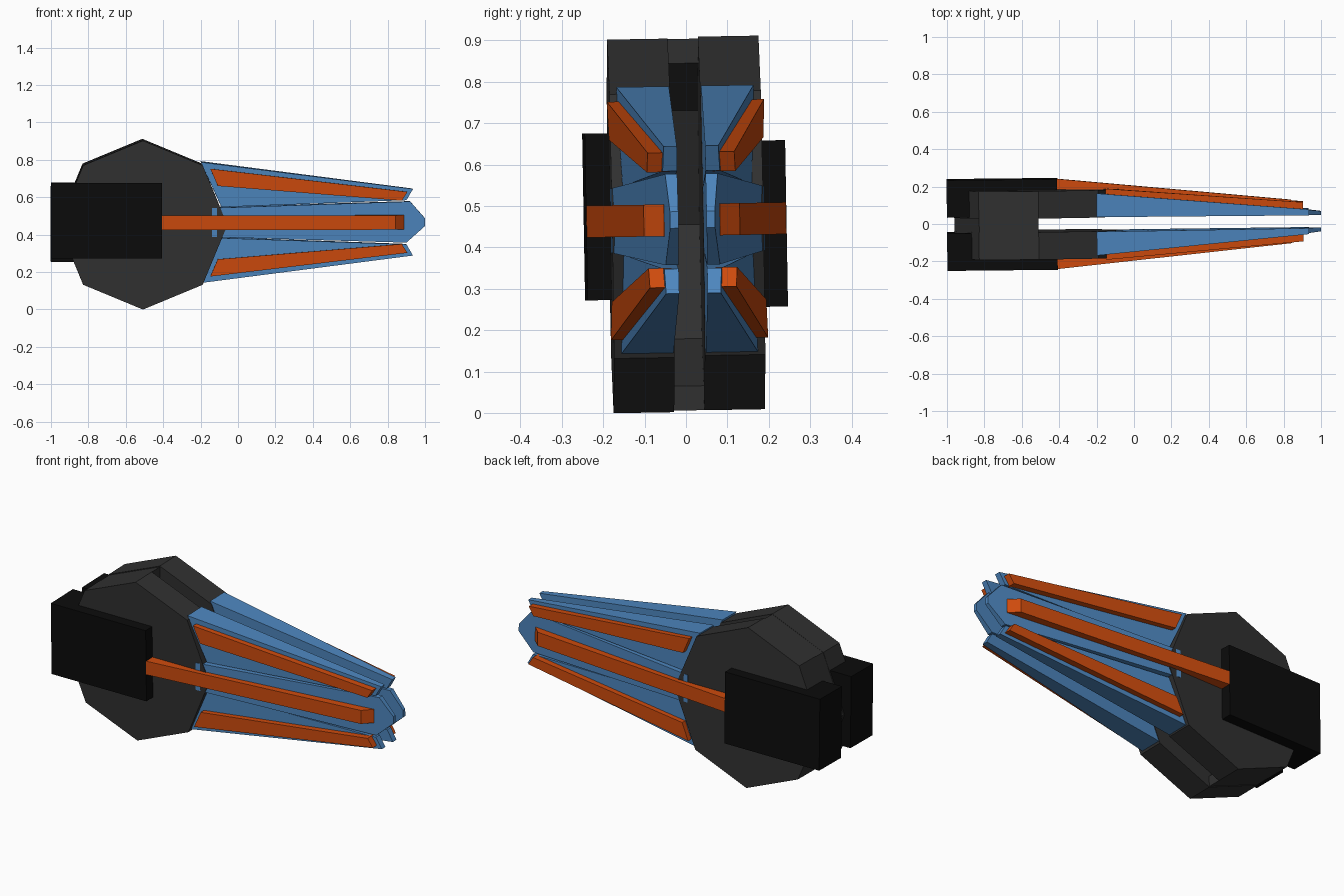
import bpy, bmesh, math
from mathutils import Matrix, Vector

if "Cube" in bpy.data.objects:
    bpy.data.objects.remove(bpy.data.objects["Cube"])


def material(name, rgb):
    m = bpy.data.materials.new(name)
    m.diffuse_color = (*rgb, 1)
    m.use_nodes = True
    m.node_tree.nodes["Principled BSDF"].inputs["Base Color"].default_value = m.diffuse_color
    return m


GREY = material("dark grey", (0.03, 0.03, 0.03))
BLACK = material("black", (0.0035, 0.0035, 0.0035))
BLUE = material("blue", (0.075, 0.24, 0.52))
ORANGE = material("orange", (0.62, 0.07, 0.004))

# The whole model leans and yaws by about one degree
PIVOT = Vector((-0.51, 0, 0.457))
LEAN = (Matrix.Translation(PIVOT) @ Matrix.Rotation(0.0105, 4, 'Z')
        @ Matrix.Rotation(0.0175, 4, 'X') @ Matrix.Translation(-PIVOT))
MID_Z = 0.467


def loft(name, a, b, mat):
    """Solid between two matching loops of points."""
    bm = bmesh.new()
    va = [bm.verts.new(p) for p in a]
    vb = [bm.verts.new(p) for p in b]
    n = len(a)
    bm.faces.new(va)
    bm.faces.new(vb[::-1])
    for i in range(n):
        j = (i + 1) % n
        bm.faces.new((va[j], va[i], vb[i], vb[j]))
    bmesh.ops.recalc_face_normals(bm, faces=bm.faces)
    bm.transform(LEAN)
    me = bpy.data.meshes.new(name)
    bm.to_mesh(me)
    bm.free()
    me.materials.append(mat)
    ob = bpy.data.objects.new(name, me)
    bpy.context.collection.objects.link(ob)
    return ob


def line(x0, y0, x1, y1):
    return lambda x: y0 + (y1 - y0) * (x - x0) / (x1 - x0)


def plate(name, outline, inner, outer, s, mat):
    """Side plate from an xz outline, thickness varying along x."""
    return loft(name, [(x, s * inner(x), z) for x, z in outline],
                [(x, s * outer(x), z) for x, z in outline], mat)


def flip(outline):
    return [(x, 2 * MID_Z - z) for x, z in outline]


def ring(r, z, angles):
    return [(-0.51 + r * math.cos(math.radians(a)), z + r * math.sin(math.radians(a)))
            for a in angles]


# Open half ring joining the two jaws
half = range(90, 271, 45)
arc_out, arc_in = ring(0.449, 0.455, half), ring(0.39, 0.455, half)
for i in range(4):
    seg = [arc_out[i], arc_out[i + 1], arc_in[i + 1], arc_in[i]]
    plate("hinge_ring_%d" % (i + 1), seg, lambda x: -0.037, lambda x: 0.037, 1, GREY)

fin = [(-0.2, 0.79), (0.935, 0.645), (0.9, 0.585), (-0.09, 0.55)]
blade = [(-0.14, 0.545), (0.92, 0.578), (1.0, 0.487), (1.0, 0.447), (0.9, 0.358), (-0.14, 0.39)]
strip = [(-0.15, 0.755), (0.905, 0.63), (0.875, 0.583), (-0.11, 0.663)]
inside = line(-0.2, 0.039, 1, 0.034)

for side, s in (("front", -1), ("back", 1)):
    # Octagonal hub plate
    plate(side + "_hub", ring(0.4515, 0.4555 + 0.0017 * s, range(0, 360, 45)),
          lambda x: 0.0365, lambda x: 0.183, s, GREY)
    # Rear block
    lo, hi = (0.276, 0.679) if s < 0 else (0.253, 0.655)
    plate(side + "_block", [(-1, lo), (-0.41, lo), (-0.41, hi), (-1, hi)],
          lambda x: 0.042, lambda x: 0.242, s, BLACK)
    # Middle blade, upper and lower fins
    plate(side + "_middle_blade", blade, inside, line(-0.14, 0.186, 0.95, 0.06), s, BLUE)
    for pos, f in (("upper", lambda o: o), ("lower", flip)):
        plate(side + "_" + pos + "_fin", f(fin), inside,
              line(-0.2, 0.166, 0.935, 0.066), s, BLUE)
        plate(side + "_" + pos + "_strip", f(strip), line(-0.15, 0.12, 0.9, 0.05),
              line(-0.15, 0.19, 0.9, 0.105), s, ORANGE)
    # Middle bar with a chamfered end
    bar = [(-0.45, 0.15), (-0.45, 0.235), (-0.41, 0.241), (0.84, 0.116),
           (0.888, 0.068), (0.888, 0.05)]
    loft(side + "_middle_bar", [(x, s * y, 0.428) for x, y in bar],
         [(x, s * y, 0.505) for x, y in bar], ORANGE)
